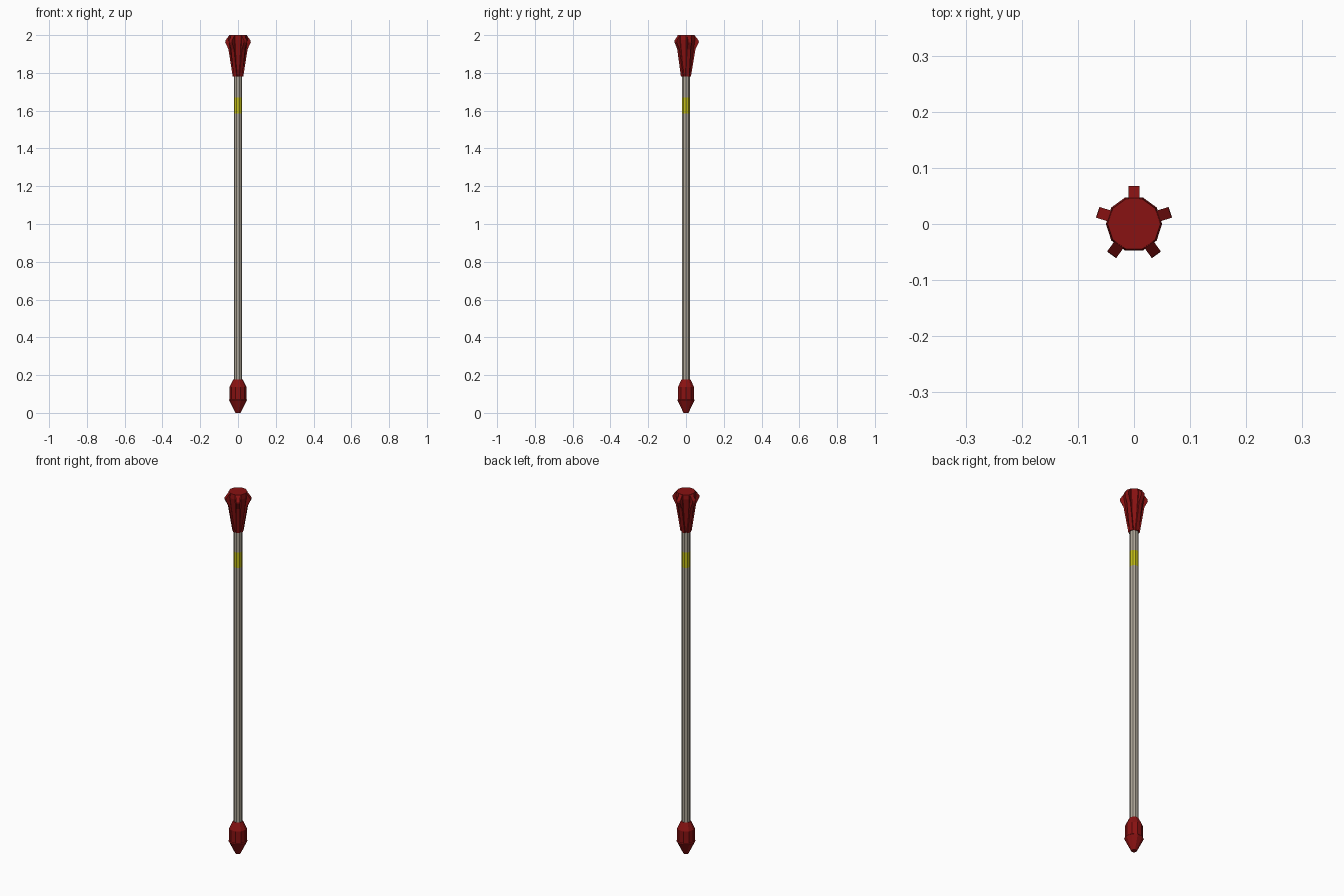
import bpy, bmesh, math
from math import sin, cos, pi

if "Cube" in bpy.data.objects:
    bpy.data.objects.remove(bpy.data.objects["Cube"])


def material(name, color):
    m = bpy.data.materials.new(name)
    m.diffuse_color = color
    m.use_nodes = True
    m.node_tree.nodes["Principled BSDF"].inputs["Base Color"].default_value = m.diffuse_color
    return m


RED = material("dark_red", (0.25, 0.006, 0.006, 1))
YELLOW = material("yellow", (0.55, 0.52, 0.01, 1))
BEIGE = material("warm_grey", (0.42, 0.38, 0.31, 1))


def finish(name, bm, mat):
    bmesh.ops.recalc_face_normals(bm, faces=bm.faces)
    me = bpy.data.meshes.new(name)
    bm.to_mesh(me)
    bm.free()
    me.materials.append(mat)
    ob = bpy.data.objects.new(name, me)
    bpy.context.collection.objects.link(ob)
    return ob


def lathe(name, profile, mat, sides=10, caps=True):
    """Faceted solid of revolution from (radius, z) points."""
    bm = bmesh.new()
    rings = [[bm.verts.new((r * cos(2 * pi * i / sides), r * sin(2 * pi * i / sides), z))
              for i in range(sides)] for r, z in profile]
    for a, b in zip(rings, rings[1:]):
        for i in range(sides):
            j = (i + 1) % sides
            bm.faces.new((a[i], a[j], b[j], b[i]))
    if caps:
        bm.faces.new(rings[0])
        bm.faces.new(rings[-1])
    return finish(name, bm, mat)


def fin(name, angle, profile, half_width, mat):
    """Radial plate from an (radius, z) outline."""
    bm = bmesh.new()
    c, s = cos(angle), sin(angle)
    sides = [[bm.verts.new((r * c - w * s, r * s + w * c, z)) for r, z in profile]
             for w in (-half_width, half_width)]
    n = len(profile)
    for side in sides:
        bm.faces.new(side)
    for i in range(n):
        j = (i + 1) % n
        bm.faces.new((sides[0][i], sides[0][j], sides[1][j], sides[1][i]))
    return finish(name, bm, mat)


# shaft in three lengths, the middle one being the coloured band
R = 0.022
lathe("lower_shaft", [(R, 0.15), (R, 1.585)], BEIGE, caps=False)
lathe("grip_band", [(R, 1.585), (R, 1.67)], YELLOW, caps=False)
lathe("upper_shaft", [(R, 1.67), (R, 1.80)], BEIGE, caps=False)

# pommel with overhanging pointed foot
lathe("pommel", [(0.048, 0.068), (0.044, 0.072), (0.044, 0.138), (0.025, 0.178)], RED)
lathe("foot_tip", [(0.014, 0.0), (0.048, 0.068)], RED)

# flared head
lathe("head_core", [(0.022, 1.78), (0.050, 1.975), (0.047, 2.0)], RED)

# five ribs around the head
RIB = [(0.01, 1.78), (0.026, 1.78), (0.05, 1.925), (0.068, 1.962),
       (0.067, 1.972), (0.046, 1.998), (0.01, 1.99)]
for k in range(5):
    fin(f"head_rib_{k + 1}", pi / 2 + k * 2 * pi / 5, RIB, 0.010, RED)
